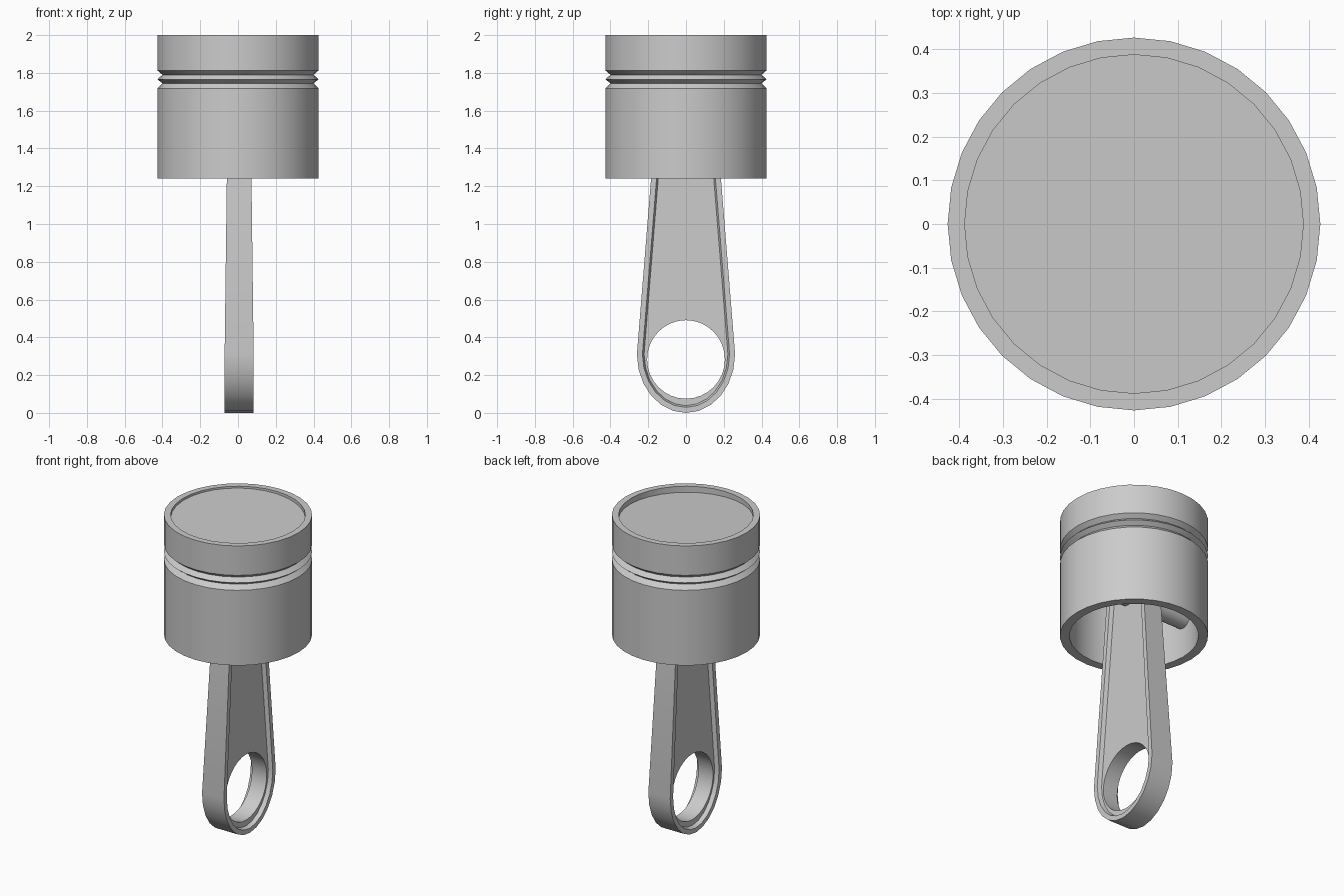
import bpy, bmesh, math
from mathutils import Vector

if "Cube" in bpy.data.objects:
    bpy.data.objects.remove(bpy.data.objects["Cube"])


def finish(bm, name, angle=30):
    bmesh.ops.recalc_face_normals(bm, faces=bm.faces)
    mesh = bpy.data.meshes.new(name)
    bm.to_mesh(mesh)
    bm.free()
    obj = bpy.data.objects.new(name, mesh)
    bpy.context.collection.objects.link(obj)
    bpy.ops.object.select_all(action='DESELECT')
    obj.select_set(True)
    bpy.context.view_layer.objects.active = obj
    bpy.ops.object.shade_smooth_by_angle(angle=math.radians(angle))
    return obj


def bridge(bm, a, b):
    n = len(a)
    for i in range(n):
        j = (i + 1) % n
        bm.faces.new((a[i], a[j], b[j], b[i]))


# Piston: hollow skirt, two V ring grooves, shallow slightly tilted crown
SIDES = 32
profile = [(0.372, 1.84), (0.372, 1.24), (0.427, 1.24), (0.427, 1.718),
           (0.40, 1.745), (0.427, 1.766), (0.40, 1.79), (0.427, 1.813),
           (0.427, 2.0), (0.388, 2.0), (0.388, 1.975)]
bm = bmesh.new()
rings = []
for r, z in profile:
    ring = []
    for i in range(SIDES):
        a = 2 * math.pi * i / SIDES
        ring.append(bm.verts.new((r * math.cos(a), r * math.sin(a), z)))
    rings.append(ring)
for a, b in zip(rings, rings[1:]):
    bridge(bm, a, b)
for v in rings[-1]:
    v.co.z += 0.025 * v.co.y - 0.025 * v.co.x
bm.faces.new(rings[0])
bm.faces.new(rings[-1])
finish(bm, "piston")

# Connecting rod outline in (y, z): big end, tapered shank, rounded small end
outline = []
for i in range(13):
    a = math.pi + math.pi * i / 12
    outline.append(Vector((0.26 * math.cos(a), 0.31 + 0.31 * math.sin(a))))
for i in range(13):
    a = math.pi * i / 12
    outline.append(Vector((0.164 * math.cos(a), 1.5 + 0.164 * math.sin(a))))
hole = [Vector((0.206 * math.cos(2 * math.pi * i / 32),
                0.283 + 0.208 * math.sin(2 * math.pi * i / 32))) for i in range(32)]


def inset(pts, d):
    out = []
    for i, p in enumerate(pts):
        e0 = (p - pts[i - 1]).normalized()
        e1 = (pts[(i + 1) % len(pts)] - p).normalized()
        n = Vector((-e0.y - e1.y, e0.x + e1.x)).normalized()
        out.append(p + n * d / max(0.3, n.dot(Vector((-e0.y, e0.x)))))
    return out


def half_thickness(z):
    return 0.077 - 0.0125 * max(0, z - 0.3)


bm = bmesh.new()
sides = []
for s in (-1, 1):
    def loop(pts, depth):
        return [bm.verts.new((0.006 + s * (half_thickness(p.y) - depth), p.x, p.y))
                for p in pts]
    outer = loop(outline, 0)
    rim = loop(inset(outline, 0.029), 0)
    floor = loop(inset(outline, 0.038), 0.025)
    bore = loop(hole, 0.025)
    bridge(bm, outer, rim)
    bridge(bm, rim, floor)
    # Recessed web with the crank bore left open
    edges = []
    for ring in (floor, bore):
        for i, v in enumerate(ring):
            w = ring[i - 1]
            edges.append(bm.edges.get((v, w)) or bm.edges.new((v, w)))
    bmesh.ops.triangle_fill(bm, edges=edges, use_beauty=True, normal=(s, 0, 0))
    sides.append((outer, bore))
bridge(bm, sides[0][0], sides[1][0])
bridge(bm, sides[0][1], sides[1][1])
finish(bm, "connecting_rod")

# Wrist pin hidden inside the skirt
bpy.ops.mesh.primitive_cylinder_add(vertices=24, radius=0.07, depth=0.75,
                                    location=(0, 0, 1.5), rotation=(0, math.pi / 2, 0))
bpy.context.object.name = "wrist_pin"
bpy.ops.object.shade_smooth_by_angle(angle=math.radians(30))
